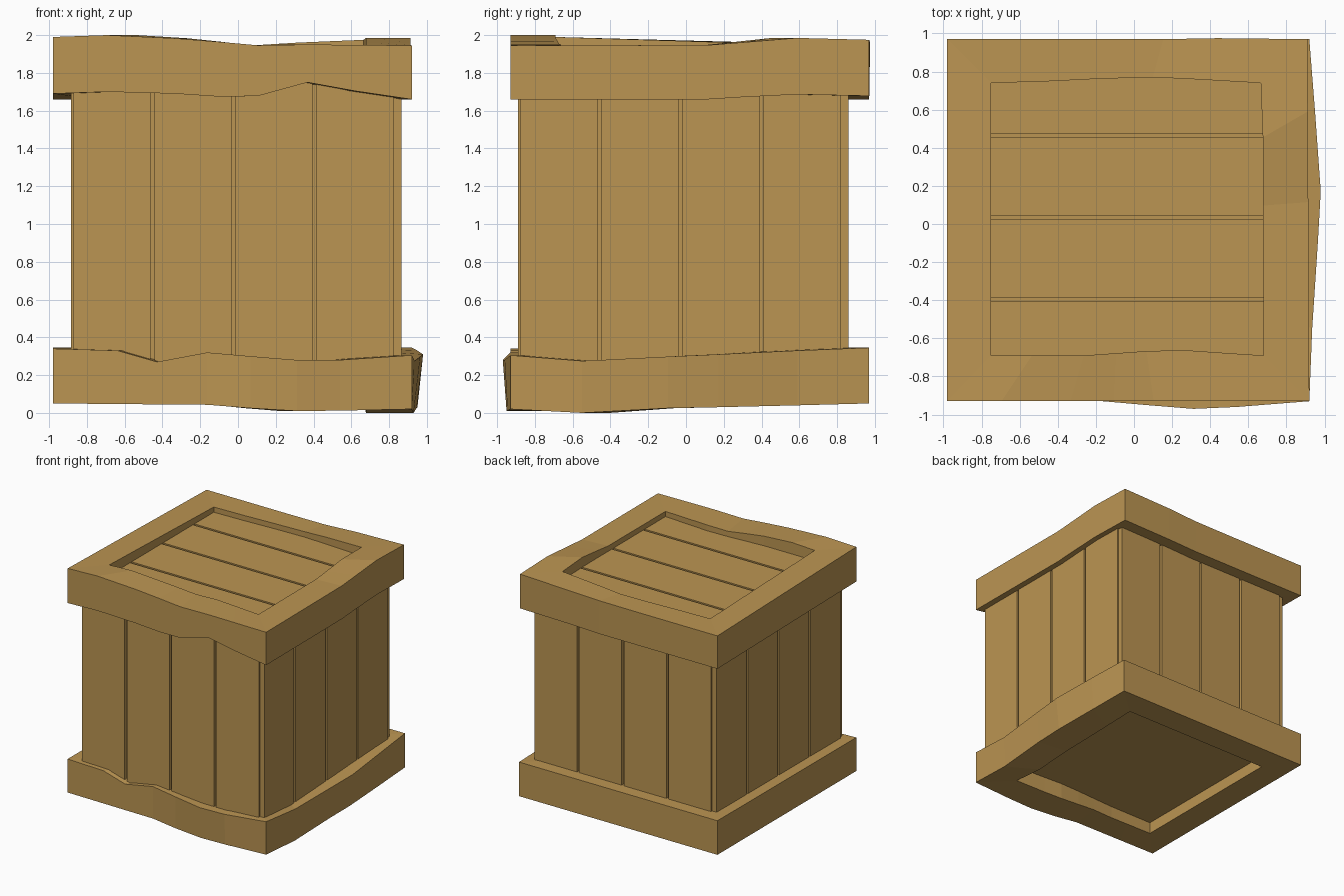
import bpy, bmesh
from mathutils import Vector, Matrix

if "Cube" in bpy.data.objects:
    bpy.data.objects.remove(bpy.data.objects["Cube"])

wood = bpy.data.materials.new("wood")
wood.diffuse_color = (0.5, 0.3, 0.085, 1)
wood.use_nodes = True
wood.node_tree.nodes["Principled BSDF"].inputs["Base Color"].default_value = wood.diffuse_color
CENTRE = Vector((-0.01, -0.015, 0))


def make_object(name, bm):
    bmesh.ops.recalc_face_normals(bm, faces=bm.faces)
    mesh = bpy.data.meshes.new(name)
    bm.to_mesh(mesh)
    bm.free()
    mesh.materials.append(wood)
    obj = bpy.data.objects.new(name, mesh)
    bpy.context.collection.objects.link(obj)
    return obj


def box(name, lo, hi, quarter_turns=0):
    lo, hi = Vector(lo), Vector(hi)
    bm = bmesh.new()
    bmesh.ops.create_cube(bm, size=1)
    for v in bm.verts:
        v.co = Vector([c * s for c, s in zip(v.co, hi - lo)]) + (lo + hi) / 2
    turn = Matrix.Rotation(quarter_turns * 1.5707963, 4, 'Z')
    bm.transform(Matrix.Translation(CENTRE) @ turn)
    return make_object(name, bm)


def frame(name, outer, inner, sides):
    """Warped square frame. Corners run front-left, front-right, back-right, back-left.
    Station: (fraction along side, bottom z, top z, bulge at bottom, bulge at top, inner shift)"""
    bm = bmesh.new()
    rings = []
    for i, side in enumerate(sides):
        j = (i + 1) % 4
        a, b = Vector(outer[i]), Vector(outer[j])
        c, d = Vector(inner[i]), Vector(inner[j])
        out = Vector(((0, -1), (1, 0), (0, 1), (-1, 0))[i])
        for t, z0, z1, low, high, shift in side:
            o, n = a.lerp(b, t), c.lerp(d, t) + out * shift
            section = [(o + out * low, z0), (o + out * high, z1), (n, z1), (n, z0)]
            rings.append([bm.verts.new((p.x, p.y, z)) for p, z in section])
    for r, s in zip(rings, rings[1:] + rings[:1]):
        for k in range(4):
            m = (k + 1) % 4
            bm.faces.new((r[k], s[k], s[m], r[m]))
    return make_object(name, bm)


# Inner body and pinwheel of side planks
box("crate_core", (-0.84, -0.84, 0.15), (0.84, 0.84, 1.865))
for q, side_name in enumerate(("front", "right", "back", "left")):
    for k in range(4):
        x = -0.86 + 0.428 * k
        box(f"{side_name}_plank_{k + 1}", (x, -0.875, 0.15), (x + 0.408, -0.83, 1.88), q)

# Lid planks
for k in range(4):
    y = -0.80 + 0.43 * k
    box(f"lid_plank_{k + 1}", (-0.85, y, 1.85), (0.84, y + 0.41, 1.90))

# Upper frame
outer = [(-0.98, -0.93), (0.92, -0.93), (0.91, 0.97), (-0.98, 0.97)]
inner = [(-0.75, -0.69), (0.68, -0.69), (0.665, 0.74), (-0.75, 0.74)]
frame("upper_frame", outer, inner, [
    [(0, 1.69, 1.99, 0, 0, 0), (0.15, 1.70, 2.0, 0, 0, 0), (0.34, 1.69, 1.983, 0, 0, 0),
     (0.46, 1.675, 1.965, 0, 0, -0.012), (0.57, 1.677, 1.946, 0, 0, -0.023),
     (0.71, 1.75, 1.95, 0, 0, -0.028), (0.84, 1.705, 1.948, 0, 0, -0.015)],
    [(0, 1.66, 1.945, 0, 0, 0), (0.55, 1.66, 1.947, 0, 0, 0.006),
     (0.65, 1.672, 1.962, 0, 0, 0.008), (0.8, 1.686, 1.985, 0, 0, 0.008)],
    [(0, 1.678, 1.975, 0, 0, 0), (0.25, 1.67, 1.96, 0, 0.005, 0.02),
     (0.4, 1.66, 1.947, 0, 0, 0.03), (0.6, 1.66, 1.945, 0, 0, 0.022),
     (0.8, 1.66, 1.945, 0, 0, 0.008)],
    [(0, 1.66, 1.945, 0, 0, 0)],
])

# Lower frame
outer[2] = (0.92, 0.97)
frame("lower_frame", outer, inner, [
    [(0, 0.05, 0.34, 0, 0, 0), (0.18, 0.047, 0.33, 0, 0, 0), (0.29, 0.045, 0.27, 0, 0, 0),
     (0.43, 0.043, 0.32, 0, 0, -0.01), (0.55, 0.025, 0.30, 0.015, 0.02, -0.02),
     (0.68, 0.01, 0.28, 0.02, 0.04, -0.025), (0.8, 0.012, 0.28, 0.015, 0.03, -0.015)],
    [(0, 0.02, 0.305, 0, 0, 0), (0.2, 0.0, 0.275, 0.01, 0.015, 0),
     (0.44, 0.025, 0.298, 0.025, 0.045, 0), (0.58, 0.03, 0.31, 0.03, 0.06, 0),
     (0.8, 0.04, 0.33, 0.015, 0.03, 0)],
    [(0, 0.05, 0.345, 0, 0, 0)],
    [(0, 0.05, 0.345, 0, 0, 0)],
])
